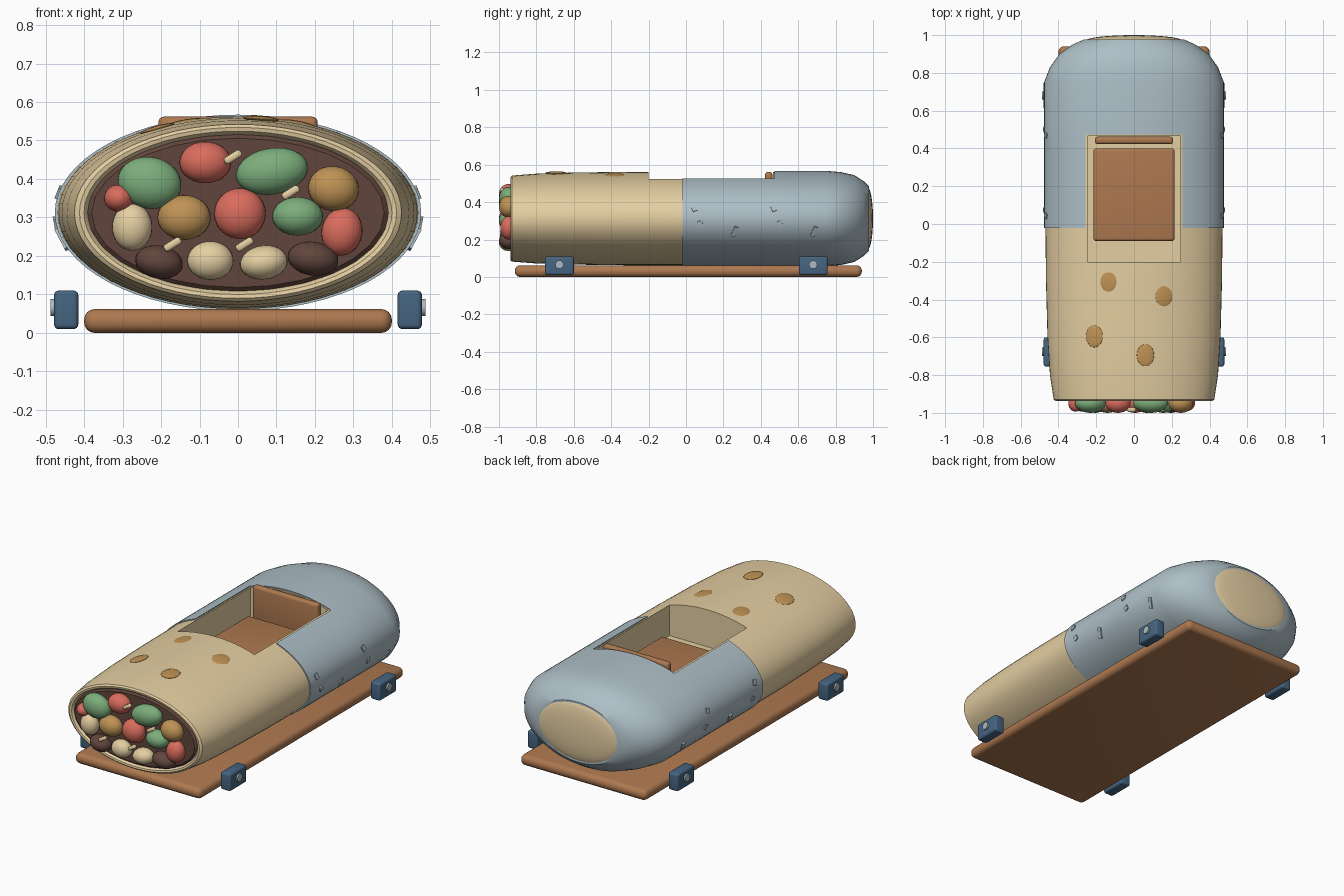
import bpy, bmesh, math
from mathutils import Vector

if "Cube" in bpy.data.objects:
    bpy.data.objects.remove(bpy.data.objects["Cube"])

ZC = 0.312  # height of the body axis


def mat(name, r, g, b):
    m = bpy.data.materials.new(name)
    m.diffuse_color = (r, g, b, 1)
    m.use_nodes = True
    m.node_tree.nodes["Principled BSDF"].inputs["Base Color"].default_value = m.diffuse_color
    return m


TAN = mat("tortilla", 0.78, 0.62, 0.36)
FOIL = mat("foil", 0.42, 0.52, 0.57)
BROWN = mat("brown", 0.42, 0.19, 0.08)
DARK = mat("bean", 0.12, 0.06, 0.045)
SPOT = mat("toasted", 0.52, 0.29, 0.09)
RED = mat("tomato", 0.70, 0.15, 0.11)
GREEN = mat("pepper", 0.20, 0.42, 0.20)
BLUE = mat("wheel_blue", 0.06, 0.13, 0.22)
STEEL = mat("steel", 0.42, 0.50, 0.54)


def smooth(o, angle=35):
    bpy.ops.object.select_all(action='DESELECT')
    o.select_set(True)
    bpy.context.view_layer.objects.active = o
    bpy.ops.object.shade_smooth_by_angle(angle=math.radians(angle))


def apply_mod(o, mod):
    bpy.context.view_layer.objects.active = o
    bpy.ops.object.modifier_apply(modifier=mod.name)


def loft(name, rings, material, n=64):
    """Skin elliptical rings (y, half width, half height) along y."""
    bm = bmesh.new()
    loops = []
    for y, a, b in rings:
        loops.append([bm.verts.new((a * math.cos(2 * math.pi * i / n), y,
                                    ZC + b * math.sin(2 * math.pi * i / n))) for i in range(n)])
    for p, q in zip(loops, loops[1:]):
        for i in range(n):
            j = (i + 1) % n
            bm.faces.new((p[i], p[j], q[j], q[i]))
    bm.faces.new(loops[0])
    bm.faces.new(loops[-1])
    bmesh.ops.recalc_face_normals(bm, faces=bm.faces)
    me = bpy.data.meshes.new(name)
    bm.to_mesh(me)
    bm.free()
    o = bpy.data.objects.new(name, me)
    bpy.context.collection.objects.link(o)
    me.materials.append(material)
    return o


def box(name, lo, hi, material=None, bevel=0.0, rot=(0, 0, 0)):
    c = (Vector(lo) + Vector(hi)) / 2
    bpy.ops.mesh.primitive_cube_add(size=1, location=c, rotation=rot)
    o = bpy.context.object
    o.name = name
    for v in o.data.vertices:
        v.co *= Vector(hi) - Vector(lo)
    if material:
        o.data.materials.append(material)
    if bevel:
        m = o.modifiers.new("bevel", 'BEVEL')
        m.width, m.segments = bevel, 4
        apply_mod(o, m)
        smooth(o)
    return o


def blob(name, loc, size, material, rot=(0, 0, 0)):
    bpy.ops.mesh.primitive_uv_sphere_add(segments=28, ring_count=16, location=loc, rotation=rot)
    o = bpy.context.object
    o.name = name
    o.scale = size
    o.data.materials.append(material)
    smooth(o, 60)
    return o


def cut(o, lo, hi):
    c = box("cutter", lo, hi)
    c.hide_render = True
    m = o.modifiers.new("cut", 'BOOLEAN')
    m.object, m.operation, m.solver = c, 'DIFFERENCE', 'EXACT'
    apply_mod(o, m)
    bpy.data.objects.remove(c)


# tortilla wrap with a rolled lip at the front
tortilla = loft("tortilla_wrap", [
    (-0.90, 0.385, 0.198), (-0.925, 0.39, 0.203), (-0.936, 0.40, 0.212), (-0.938, 0.412, 0.222),
    (-0.93, 0.425, 0.23), (-0.80, 0.445, 0.24), (-0.60, 0.458, 0.246), (-0.30, 0.466, 0.25),
    (0.0, 0.469, 0.25), (0.74, 0.469, 0.25), (0.88, 0.395, 0.225), (0.96, 0.26, 0.16)], TAN)
cut(tortilla, (-0.245, -0.20, 0.35), (0.245, 0.465, 0.8))
smooth(tortilla)

# foil sleeve around the back half
foil = loft("foil_sleeve", [
    (-0.02, 0.476, 0.255), (0.40, 0.476, 0.255), (0.75, 0.476, 0.255), (0.83, 0.445, 0.248),
    (0.90, 0.395, 0.232), (0.95, 0.325, 0.20), (0.978, 0.262, 0.172)], FOIL)
cut(foil, (-0.258, -0.5, 0.35), (0.258, 0.474, 0.8))
smooth(foil)

# tortilla end showing at the back
blob("back_end", (0, 0.97, ZC), (0.258, 0.03, 0.168), TAN)

# filling face and ingredients: x, z, half width, half height, tilt
loft("filling_face", [(-0.935, 0.38, 0.194), (-0.925, 0.392, 0.204), (-0.89, 0.392, 0.204)], DARK, 28)
fillings = [
    ("pepper", GREEN, -0.23, 0.39, 0.083, 0.067, 10), ("pepper", GREEN, 0.088, 0.42, 0.094, 0.060, -10),
    ("pepper", GREEN, 0.155, 0.303, 0.066, 0.050, 0),
    ("tomato", RED, -0.085, 0.443, 0.067, 0.054, 0), ("tomato", RED, 0.005, 0.31, 0.067, 0.066, 0),
    ("tomato", RED, 0.27, 0.263, 0.053, 0.062, 10), ("tomato", RED, -0.31, 0.35, 0.038, 0.035, 0),
    ("meat", SPOT, 0.248, 0.375, 0.066, 0.058, 10), ("meat", SPOT, -0.14, 0.30, 0.069, 0.058, 0),
    ("potato", TAN, -0.275, 0.275, 0.052, 0.061, 0), ("potato", TAN, -0.072, 0.188, 0.060, 0.050, 0),
    ("potato", TAN, 0.067, 0.183, 0.062, 0.044, -8),
    ("bean", DARK, -0.205, 0.184, 0.062, 0.043, 10), ("bean", DARK, 0.195, 0.193, 0.066, 0.044, 8)]
for n, m, x, z, a, b, t in fillings:
    blob("filling_" + n, (x, -0.948, z), (a, 0.052 if a > 0.06 else 0.045, b), m, (0, math.radians(t), 0))
for x, z in ((-0.013, 0.457), (0.137, 0.365), (0.017, 0.23), (-0.17, 0.23)):
    box("rice_grain", (x - 0.025, -0.995, z - 0.01), (x + 0.025, -0.97, z + 0.01), TAN, 0.008,
        (0, math.radians(-32), 0))

# toasted spots lying on the top surface
for x, y in ((-0.135, -0.305), (0.158, -0.38), (-0.21, -0.595), (0.06, -0.695)):
    a, b = 0.457, 0.246
    z = ZC + b * math.sqrt(1 - (x / a) ** 2)
    tilt = math.atan2(x / a ** 2, (z - ZC) / b ** 2)
    blob("toasted_spot", (x, y, z), (0.046, 0.058, 0.008), SPOT, (0, tilt, 0))

# seat
box("seat_cushion", (-0.215, -0.09, 0.34), (0.215, 0.40, 0.40), BROWN, 0.015)
box("seat_back", (-0.207, 0.423, 0.345), (0.207, 0.462, 0.562), BROWN, 0.015)

# base board
box("base_board", (-0.40, -0.915, 0), (0.40, 0.94, 0.062), BROWN, 0.028)

# wheel blocks with bolts, and foil crease strips, on both sides
for s in (-1, 1):
    for y in (-0.677, 0.68):
        xs = sorted((s * 0.415, s * 0.478))
        box("wheel_block", (xs[0], y - 0.077, 0.01), (xs[1], y + 0.077, 0.11), BLUE, 0.012)
        bpy.ops.mesh.primitive_cylinder_add(vertices=20, radius=0.022, depth=0.02,
                                            location=(s * 0.477, y, 0.066), rotation=(0, math.pi / 2, 0))
        bpy.context.object.name = "wheel_bolt"
        bpy.context.object.data.materials.append(STEEL)
        smooth(bpy.context.object)
    for y0 in (0.0, 0.425):
        for dy, z, w, h in ((0.045, 0.365, 0.026, 0.03), (0.075, 0.287, 0.026, 0.025), (0.26, 0.243, 0.022, 0.06)):
            x = s * 0.476 * math.sqrt(1 - ((z - ZC) / 0.255) ** 2)
            tilt = -math.atan2((z - ZC) / 0.255 ** 2, abs(x) / 0.476 ** 2) * s
            y = y0 + dy
            box("foil_crease", (x - 0.005, y - w / 2, z - h / 2), (x + 0.005, y + w / 2, z + h / 2), STEEL, 0,
                (math.radians(-20 if h > 0.05 else 20), tilt, 0))
